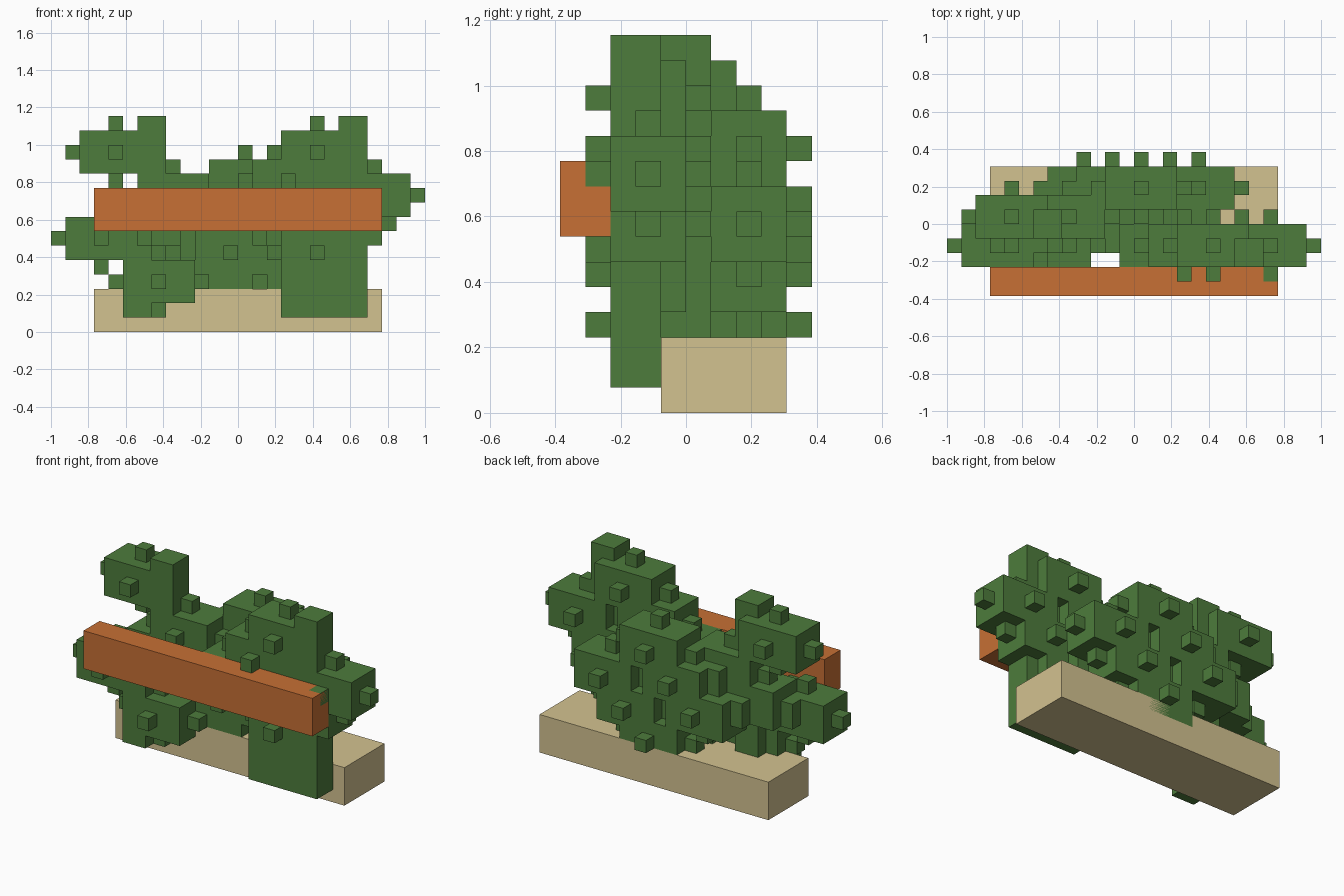
import bpy, bmesh
from mathutils import Matrix, Vector

if "Cube" in bpy.data.objects:
    bpy.data.objects.remove(bpy.data.objects["Cube"])

U = 1 / 13  # one grid cell


def material(name, rgb):
    m = bpy.data.materials.new(name)
    m.diffuse_color = (*rgb, 1)
    m.use_nodes = True
    m.node_tree.nodes["Principled BSDF"].inputs["Base Color"].default_value = m.diffuse_color
    return m


GREEN = material("leaf green", (0.075, 0.2, 0.045, 1)[:3])
SAND = material("sand", (0.65, 0.54, 0.28))
ORANGE = material("terracotta", (0.57, 0.16, 0.035))


def add_box(bm, lo, hi):
    lo, hi = Vector(lo) * U, Vector(hi) * U
    size = hi - lo
    mat = Matrix.Translation((lo + hi) / 2) @ Matrix.Diagonal((*size, 1))
    bmesh.ops.create_cube(bm, size=1, matrix=mat)


def finish(bm, name, mat):
    mesh = bpy.data.meshes.new(name)
    bm.to_mesh(mesh)
    bm.free()
    mesh.materials.append(mat)
    bpy.context.collection.objects.link(bpy.data.objects.new(name, mesh))


def box(name, lo, hi, mat):
    bm = bmesh.new()
    add_box(bm, lo, hi)
    finish(bm, name, mat)


def leaf_cluster(name, c):
    """5 x 3 x 3 block with a one-cell bud in the middle of every face."""
    bm = bmesh.new()
    half = Vector((2.5, 1.5, 1.5))
    c = Vector(c)
    add_box(bm, c - half, c + half)
    for axis in range(3):
        for side in (-1, 1):
            p = c.copy()
            p[axis] += side * (half[axis] + 0.5)
            h = Vector((0.5, 0.5, 0.5))
            add_box(bm, p - h, p + h)
    finish(bm, name, GREEN)


# planter base and front rail
box("base", (-10, -1, 0), (10, 4, 3), SAND)
box("front_rail", (-10, -5, 7), (10, -3, 10), ORANGE)

# square stems: x, y, bottom, top
stems = [(3, -3, 1, 11), (5, -3, 1, 13), (7, -3, 1, 15),
         (-8, -3, 1, 6), (-7, -1, 3, 15),
         (-3, -1, 3, 9), (-1, -1, 3, 9), (2, -1, 3, 10), (4, -1, 3, 9)]
for i, (x, y, z0, z1) in enumerate(stems):
    box(f"stem_{i}", (x, y, z0), (x + 2, y + 2, z1), GREEN)

# leaf clusters in depth layers: y centre -> (x, z) centres
layers = {
    -1.5: [(5.5, 12.5), (3.5, 10.5), (1.5, 8.5), (9.5, 9.5), (7.5, 7.5),
           (5.5, 5.5), (-9.5, 6.5), (-5.5, 3.5)],
    0.5: [(-8.5, 12.5), (-4.5, 9.5), (-6.5, 7.5), (-0.5, 5.5)],
    2.5: [(0.5, 10.5), (-1.5, 8.5), (-3.5, 6.5),
          (4.5, 7.5), (2.5, 5.5), (0.5, 3.5)],
}
for y, centres in layers.items():
    for x, z in centres:
        leaf_cluster("leaf_cluster", (x, y, z))
